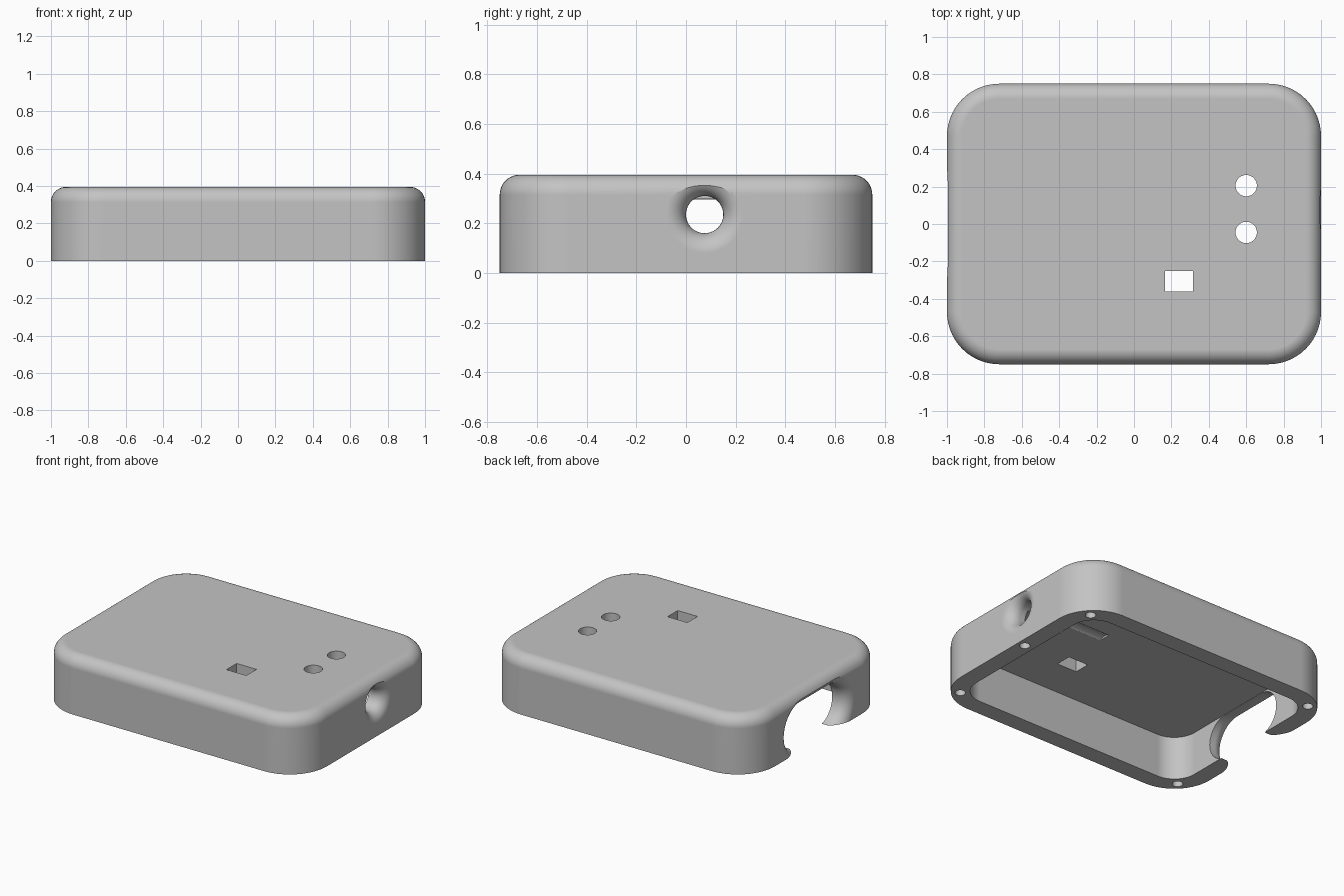
import bpy, bmesh, math

cube = bpy.data.objects.get("Cube")
if cube:
    bpy.data.objects.remove(cube, do_unlink=True)

HEIGHT, WALL, CEILING = 0.395, 0.12, 0.297
CORNER_X, CORNER_Y, CORNER_R = 0.72, 0.47, 0.28
EDGE_R = FLARE_R = 0.08
STEPS = 10


def ring(half_a, half_b, radius, segments):
    """Rounded rectangle outline; zero halves give a slot or a circle."""
    points = []
    for quarter, (sa, sb) in enumerate([(1, 1), (-1, 1), (-1, -1), (1, -1)]):
        for i in range(segments + 1):
            t = (quarter + i / segments) * math.pi / 2
            points.append((sa * half_a + radius * math.cos(t),
                           sb * half_b + radius * math.sin(t)))
    return points


def loft(name, half_a, half_b, stations, centre=(0, 0), along="z", segments=14):
    """Solid through rounded outlines given as (distance, radius) stations."""
    bm = bmesh.new()
    rings = []
    for h, radius in stations:
        verts = []
        for a, b in ring(half_a, half_b, radius, segments):
            a, b = a + centre[0], b + centre[1]
            verts.append(bm.verts.new((a, b, h) if along == "z" else (h, a, b)))
        rings.append(verts)
    n = len(rings[0])
    for low, high in zip(rings, rings[1:]):
        for i in range(n):
            j = (i + 1) % n
            bm.faces.new((low[i], low[j], high[j], high[i]))
    bm.faces.new(rings[0])
    bm.faces.new(rings[-1])
    bmesh.ops.remove_doubles(bm, verts=bm.verts, dist=1e-5)
    bmesh.ops.recalc_face_normals(bm, faces=bm.faces)
    mesh = bpy.data.meshes.new(name)
    bm.to_mesh(mesh)
    bm.free()
    obj = bpy.data.objects.new(name, mesh)
    bpy.context.collection.objects.link(obj)
    return obj


def flared(side, inner_x, radius):
    """Stations for an opening whose mouth flares out to the wall."""
    stations = [(side * inner_x, radius)]
    for i in range(STEPS + 1):
        t = i / STEPS * math.pi / 2
        stations.append((side * (1 - FLARE_R + FLARE_R * math.sin(t)),
                         radius + FLARE_R * (1 - math.cos(t))))
    stations.append((side * 1.1, radius + FLARE_R))
    return stations


# Outer body with rounded top edge
body_stations = [(0, CORNER_R)]
for i in range(STEPS + 1):
    t = i / STEPS * math.pi / 2
    body_stations.append((HEIGHT - EDGE_R + EDGE_R * math.sin(t),
                          CORNER_R - EDGE_R * (1 - math.cos(t))))
body = loft("enclosure_cover", CORNER_X, CORNER_Y, body_stations)

# Hollow inside, open at the bottom
inner_r = CORNER_R - WALL
cutters = [loft("cavity_cutter", CORNER_X, CORNER_Y,
                [(-0.1, inner_r), (CEILING, inner_r)])]

# Round cable hole in one end, wide connector slot in the other
cutters.append(loft("cable_hole_cutter", 0, 0, flared(1, 0.3, 0.075),
                    (0.075, 0.235), "x"))
cutters.append(loft("connector_slot_cutter", 0.17, 0, flared(-1, 0.75, 0.15),
                    (0, 0.145), "x"))

# Two indicator holes and a switch window in the top
for y in (0.205, -0.045):
    cutters.append(loft("indicator_hole_cutter", 0, 0,
                        [(0.2, 0.057), (0.5, 0.057)], (0.6, y)))
cutters.append(loft("switch_window_cutter", 0.075, 0.055,
                    [(0.2, 0), (0.5, 0)], (0.24, -0.305)))

# Screw holes in the bottom rim
screws = [(sx * 0.877, sy * 0.627) for sx in (1, -1) for sy in (1, -1)]
for spot in screws + [(0.945, 0.075)]:
    cutters.append(loft("screw_hole_cutter", 0, 0,
                        [(-0.05, 0.033), (0.13, 0.033)], spot, segments=8))

bpy.context.view_layer.objects.active = body
for cutter in cutters:
    cutter.hide_render = True
    cut = body.modifiers.new("cut", "BOOLEAN")
    cut.operation = "DIFFERENCE"
    cut.solver = "EXACT"
    cut.object = cutter
    bpy.ops.object.modifier_apply(modifier=cut.name)
    bpy.data.objects.remove(cutter, do_unlink=True)

# Plain grey plastic
grey = bpy.data.materials.new("grey_plastic")
grey.use_nodes = True
colour = (0.55, 0.55, 0.55, 1)
grey.diffuse_color = colour
grey.node_tree.nodes["Principled BSDF"].inputs["Base Color"].default_value = colour
body.data.materials.clear()
body.data.materials.append(grey)

# Smooth shading with crisp edges
bpy.ops.object.select_all(action="DESELECT")
body.select_set(True)
bpy.ops.object.shade_smooth_by_angle(angle=math.radians(30))
weighted = body.modifiers.new("weighted_normals", "WEIGHTED_NORMAL")
weighted.keep_sharp = True
